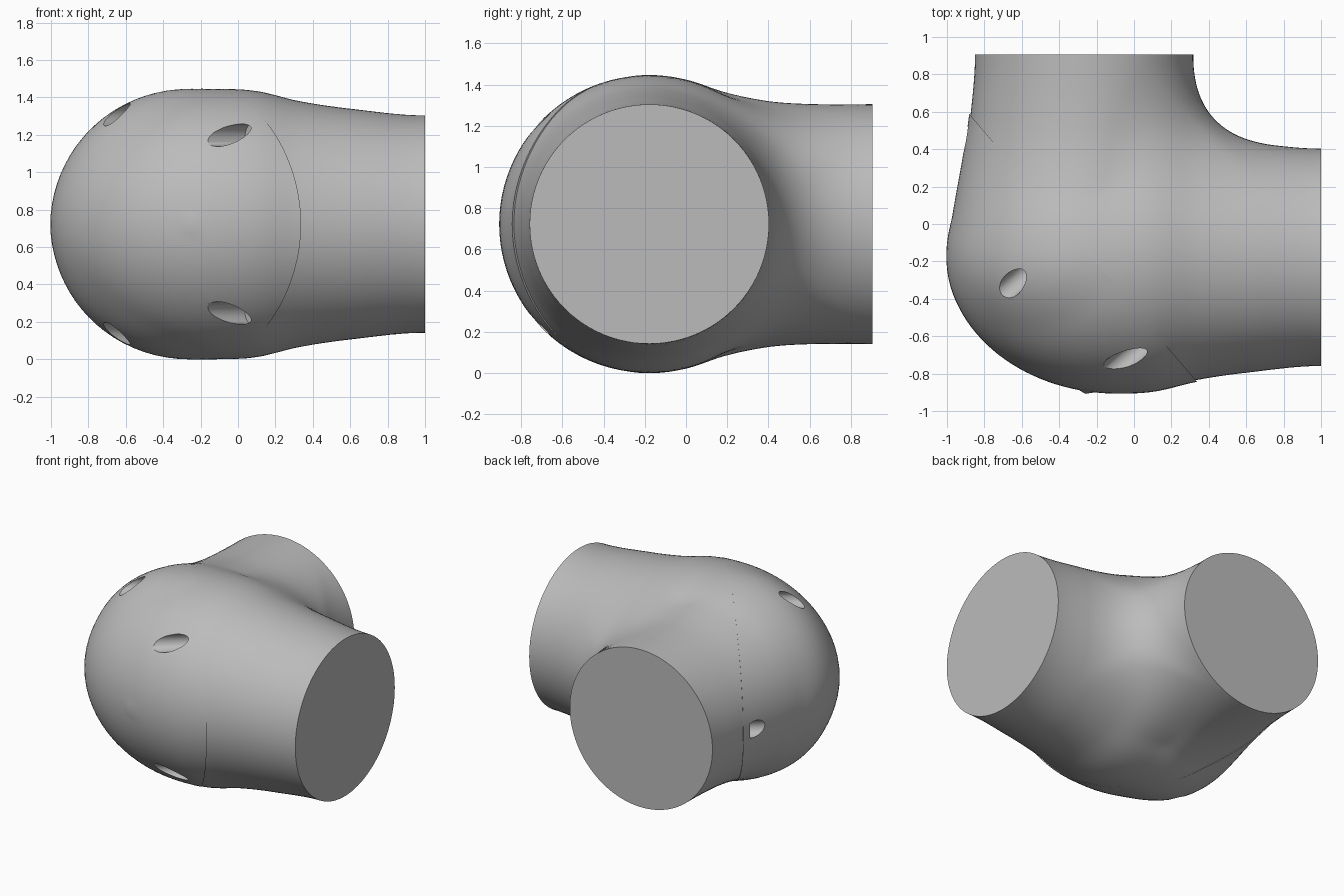
import bpy, bmesh, math
from mathutils import Vector, Matrix

if "Cube" in bpy.data.objects:
    bpy.data.objects.remove(bpy.data.objects["Cube"])

ZC = 0.7225                                   # height of both pipe axes
grey = bpy.data.materials.new("light_grey")
grey.diffuse_color = (0.5, 0.5, 0.5, 1)
grey.use_nodes = True
grey.node_tree.nodes["Principled BSDF"].inputs["Base Color"].default_value = grey.diffuse_color

# Radius profiles along each arm: (position, radius)
ARM_X = [(-0.1, .7225), (0.1, .711), (0.33, .657), (0.6, .617), (1.0, .581)]
ARM_Y = [(-0.18, .7225), (0.0, .70), (0.2, .637), (0.4, .597), (0.6, .583), (0.905, .582)]
ARM_Y_LEFT = [(-0.18, .733), (0.05, .70), (0.38, .64), (0.6, .607), (0.905, .585)]


def profile(pts, t):
    """Smooth (cubic) lookup in a radius profile, flat at both ends."""
    if t <= pts[0][0]:
        return pts[0][1]
    if t >= pts[-1][0]:
        return pts[-1][1]

    def slope(i):
        if i in (0, len(pts) - 1):
            return 0.0
        return (pts[i + 1][1] - pts[i - 1][1]) / (pts[i + 1][0] - pts[i - 1][0])
    i = max(k for k in range(len(pts) - 1) if pts[k][0] <= t)
    (a, p), (b, q) = pts[i], pts[i + 1]
    w, s = b - a, (t - a) / (b - a)
    return ((2*s**3 - 3*s*s + 1) * p + (s**3 - 2*s*s + s) * w * slope(i)
            + (3*s*s - 2*s**3) * q + (s**3 - s*s) * w * slope(i + 1))


def dome(t, start, length):
    """Elliptic closing of an arm beyond its start."""
    k = max(0.0, (start - t) / length)
    return math.sqrt(max(0.0, 1 - k * k))


def field(x, y, z):
    """Negative inside the elbow: two round arms with a blended inner corner."""
    fa = math.hypot(y + 0.178, z) - profile(ARM_X, x) * dome(x, -0.1, 0.9)
    d = dome(y, -0.18, 0.6)
    rz = profile(ARM_Y, y)
    rx = profile(ARM_Y_LEFT, y) if x < -0.265 else rz
    fb = math.hypot((x + 0.265) * rz / rx, z) - rz * d
    k = 0.02 + 0.4 * min(1.0, max(0.0, (x + y - 0.1) / 0.8))
    h = max(0.0, k - abs(fa - fb))
    return min(fa, fb) - h * h / (4 * k)


def elbow():
    """Loft of sections turning about the inner corner point."""
    bm = bmesh.new()
    px, py, n, m = 1.0, 0.905, 90, 96
    rings = []
    for i in range(n + 1):
        t = i / n
        dx, dy = -math.sin(t * math.pi / 2), -math.cos(t * math.pi / 2)
        c = 1.083 + 0.182 * t + 0.28 * math.sin(math.pi * t)
        ring = []
        for j in range(m):
            a = 2 * math.pi * j / m
            ca, sa = math.cos(a), math.sin(a)
            lo, hi = 0.0, 1.05
            for _ in range(18):
                r = (lo + hi) / 2
                if field(px + dx * (c + r * ca), py + dy * (c + r * ca), r * sa) < 0:
                    lo = r
                else:
                    hi = r
            ring.append(bm.verts.new((px + dx * (c + lo * ca), py + dy * (c + lo * ca), ZC + lo * sa)))
        rings.append(ring)
    for r0, r1 in zip(rings, rings[1:]):
        for j in range(m):
            k = (j + 1) % m
            bm.faces.new((r0[j], r0[k], r1[k], r1[j]))
    bm.faces.new(rings[0])
    bm.faces.new(rings[-1])
    bmesh.ops.recalc_face_normals(bm, faces=bm.faces[:])
    return bm


# Seam plane between body and end cap
SEAM = Vector((-0.28, -0.118, ZC))
U = Vector((1.22, -1.435, 0)).normalized()
N = Vector((U.y, -U.x, 0))                    # points out of the cap
UP = Vector((0, 0, 1))


def cut(bm, normal):
    geom = bm.verts[:] + bm.edges[:] + bm.faces[:]
    bmesh.ops.bisect_plane(bm, geom=geom, dist=1e-5, plane_co=SEAM,
                           plane_no=normal, clear_outer=True)
    bmesh.ops.holes_fill(bm, edges=[e for e in bm.edges if e.is_boundary], sides=0)
    bmesh.ops.recalc_face_normals(bm, faces=bm.faces[:])


def finish(bm, name):
    me = bpy.data.meshes.new(name)
    bm.to_mesh(me)
    bm.free()
    me.materials.append(grey)
    ob = bpy.data.objects.new(name, me)
    bpy.context.collection.objects.link(ob)
    return ob


def shade(me):
    for p in me.polygons:
        p.use_smooth = True
    me.set_sharp_from_angle(angle=math.radians(35))


# Elbow body
whole = elbow()
body_bm = whole.copy()
cut(body_bm, N)
body = finish(body_bm, "elbow_body")
shade(body.data)

# End cap, slightly wider than the body so it leaves a small lip
for v in whole.verts:
    v.co += U * (0.012 * (v.co - SEAM).dot(U))
cut(whole, -N)
cap = finish(whole, "end_cap")

# Screw pockets drilled square to the seam plane
drill = bmesh.new()
frame = Matrix((U, UP, N)).transposed().to_4x4()
for u, z in [(-0.85, 0), (-0.085, 0.585), (-0.085, -0.585), (0.61, 0.475), (0.61, -0.475)]:
    pos = SEAM + U * u + UP * z + N * 0.55
    bmesh.ops.create_cone(drill, cap_ends=True, segments=40, radius1=0.06, radius2=0.06,
                          depth=1.0, matrix=Matrix.Translation(pos) @ frame)
bmesh.ops.recalc_face_normals(drill, faces=drill.faces[:])
cutter = finish(drill, "screw_pocket_cutter")
cutter.hide_render = True
mod = cap.modifiers.new("pockets", 'BOOLEAN')
mod.operation = 'DIFFERENCE'
mod.solver = 'EXACT'
mod.object = cutter
bpy.context.view_layer.update()
dg = bpy.context.evaluated_depsgraph_get()
drilled = bpy.data.meshes.new_from_object(cap.evaluated_get(dg))
cap.modifiers.clear()
cap.data = drilled
bpy.data.objects.remove(cutter)
shade(cap.data)
